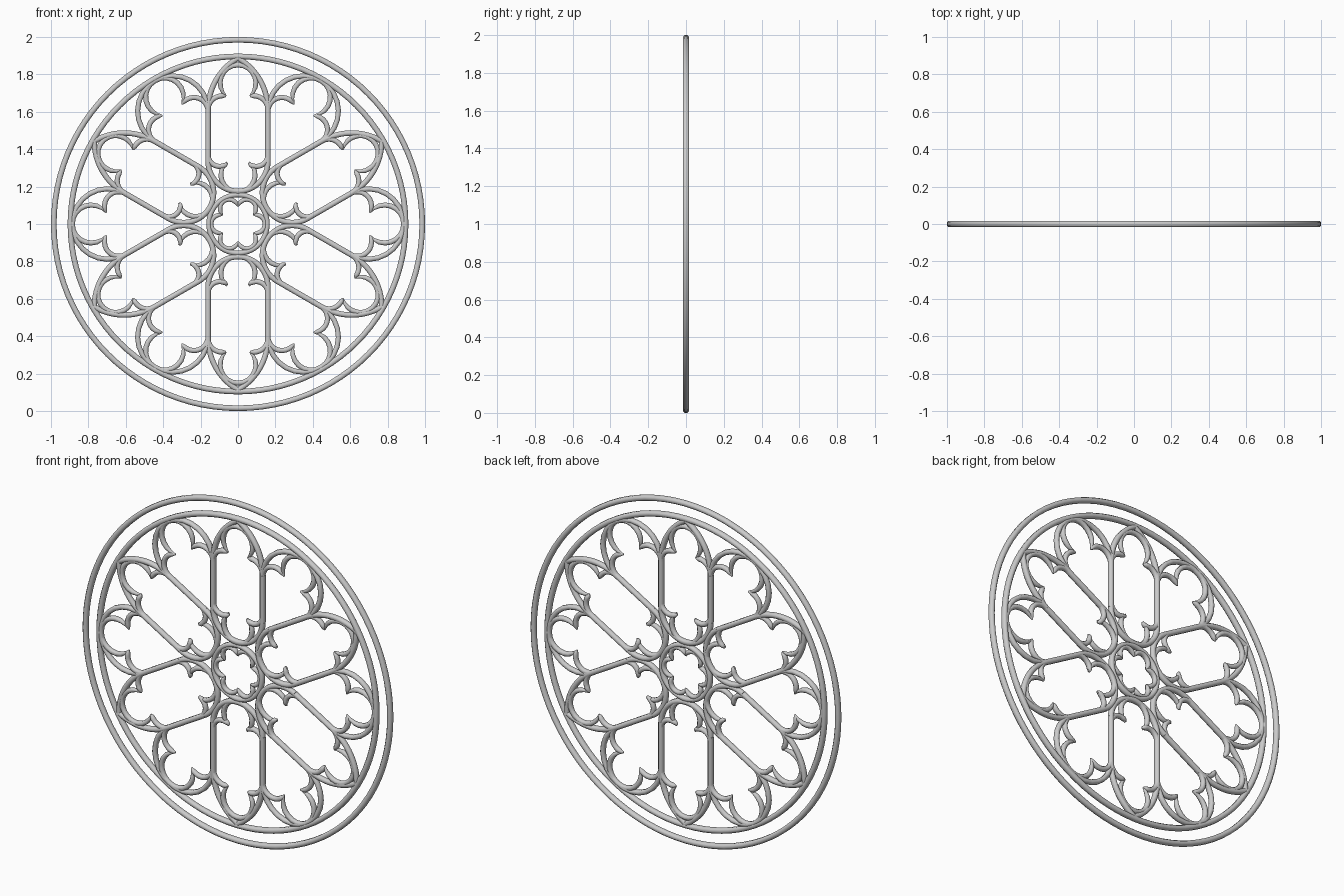
import bpy
from math import cos, sin, pi, atan2, hypot, radians, sqrt

if "Cube" in bpy.data.objects:
    bpy.data.objects.remove(bpy.data.objects["Cube"])

CENTRE = 1.0   # height of the window centre
N = 6          # radial repeats


def arc(c, r, a0, a1, n=16):
    """Arc points in (along, across) coordinates, angles in degrees."""
    return [(c[0] + r * cos(radians(a0 + (a1 - a0) * i / n)),
             c[1] + r * sin(radians(a0 + (a1 - a0) * i / n))) for i in range(n + 1)]


def arc_to(c, p, q, ccw):
    """Arc about c from p to q."""
    a = atan2(p[1] - c[1], p[0] - c[0])
    b = atan2(q[1] - c[1], q[0] - c[0])
    if ccw and b < a:
        b += 2 * pi
    if not ccw and b > a:
        b -= 2 * pi
    r = hypot(p[0] - c[0], p[1] - c[1])
    return arc(c, r, a * 180 / pi, b * 180 / pi)


def mirror(paths):
    return paths + [([(u, -v) for u, v in p], t) for p, t in paths]


def profile(w, d):
    """Chamfered bar section: half width w, half depth d."""
    cu = bpy.data.curves.new("bar_section", 'CURVE')
    cu.dimensions = '2D'
    s = cu.splines.new('POLY')
    s.points.add(7)
    s.use_cyclic_u = True
    k = 0.45
    pts = [(w, -d * k), (w, d * k), (w * k, d), (-w * k, d),
           (-w, d * k), (-w, -d * k), (-w * k, -d), (w * k, -d)]
    for p, (x, y) in zip(s.points, pts):
        p.co = (x, y, 0, 1)
    ob = bpy.data.objects.new("bar_section", cu)
    bpy.context.collection.objects.link(ob)
    ob.hide_render = True
    return ob


def tubes(name, paths, w, d, angle=0.0, cyclic=False):
    """Moulded bars along paths; t = 1 tapers the last point, 2 both ends."""
    section = profile(w, d)
    cu = bpy.data.curves.new(name, 'CURVE')
    cu.dimensions = '2D'
    cu.fill_mode = 'NONE'
    cu.bevel_mode = 'OBJECT'
    cu.bevel_object = section
    cu.use_fill_caps = True
    ca, sa = cos(angle), sin(angle)
    for pts, t in paths:
        sp = cu.splines.new('POLY')
        sp.points.add(len(pts) - 1)
        sp.use_cyclic_u = cyclic
        for i, (u, v) in enumerate(pts):
            sp.points[i].co = (u * ca - v * sa, u * sa + v * ca, 0, 1)
        for i, f in enumerate((0.25, 0.65, 0.9)):
            if t >= 1:
                sp.points[-1 - i].radius = f
            if t == 2:
                sp.points[i].radius = f
    ob = bpy.data.objects.new(name, cu)
    ob.location.z = CENTRE
    ob.rotation_euler.x = pi / 2
    bpy.context.collection.objects.link(ob)
    bpy.ops.object.select_all(action='DESELECT')
    ob.select_set(True)
    bpy.context.view_layer.objects.active = ob
    bpy.ops.object.convert(target='MESH')
    bpy.ops.object.shade_smooth_by_angle(angle=radians(60))
    bpy.data.objects.remove(section)
    return ob


# Circular frames
for name, r, w in (("outer_ring", 0.985, 0.015), ("inner_ring", 0.896, 0.015),
                   ("hub_ring", 0.156, 0.0135)):
    tubes(name, [(arc((0, 0), r, 0, 360, 96)[:-1], 0)], w, 0.017, cyclic=True)

# Six-lobed flower in the hub
lobe_c, lobe_r = 0.095, 0.049
cusp = lobe_c * cos(pi / 6) + sqrt(lobe_r ** 2 - (lobe_c / 2) ** 2)
lobe = arc_to((lobe_c, 0), (cusp * cos(pi / 6), -cusp / 2),
              (cusp * cos(pi / 6), cusp / 2), True)
for k in range(N):
    tubes(f"hub_lobe_{k}", [(lobe, 2)], 0.012, 0.015, k * pi / 3)

# Lancet outline: straight sides, pointed outer arch, round inner end
W, S0, S1 = 0.16, 0.335, 0.61
lancet = mirror([([(S0, W), (S1, W)], 0),
                 (arc((S1, -W), 2 * W, 90, 30), 0)])
lancet.append((arc((S0, 0), W, 90, 270, 24), 0))

# Trefoil cusping at both lancet ends
oc, ic = (0.683, 0.063), (0.331, 0.060)
lancet_foils = mirror([(arc_to((0.61, 0.085), (0.61, W), oc, False), 1),
                       (arc_to((0.37, 0.098), (0.37, W), ic, True), 1)])
lancet_foils += [(arc_to((0.755, 0), (oc[0], -oc[1]), oc, True), 2),
                 (arc_to((0.262, 0), (ic[0], -ic[1]), ic, False), 2)]

# Round-headed light between lancets
sp = (0.608, 0.166)
gap = [(arc_to((0.697, 0), (sp[0], -sp[1]), sp, True), 0)]
gc = (0.703, 0.060)
gap_foils = mirror([(arc_to((0.638, 0.097), sp, gc, False), 1)])
gap_foils.append((arc_to((0.785, 0), (gc[0], -gc[1]), gc, True), 2))

for k in range(N):
    a = pi / 6 + k * pi / 3
    tubes(f"lancet_frame_{k}", lancet, 0.0145, 0.016, a)
    tubes(f"lancet_trefoil_{k}", lancet_foils, 0.0135, 0.015, a)
    tubes(f"round_head_{k}", gap, 0.0135, 0.0155, a - pi / 6)
    tubes(f"round_trefoil_{k}", gap_foils, 0.0135, 0.015, a - pi / 6)
